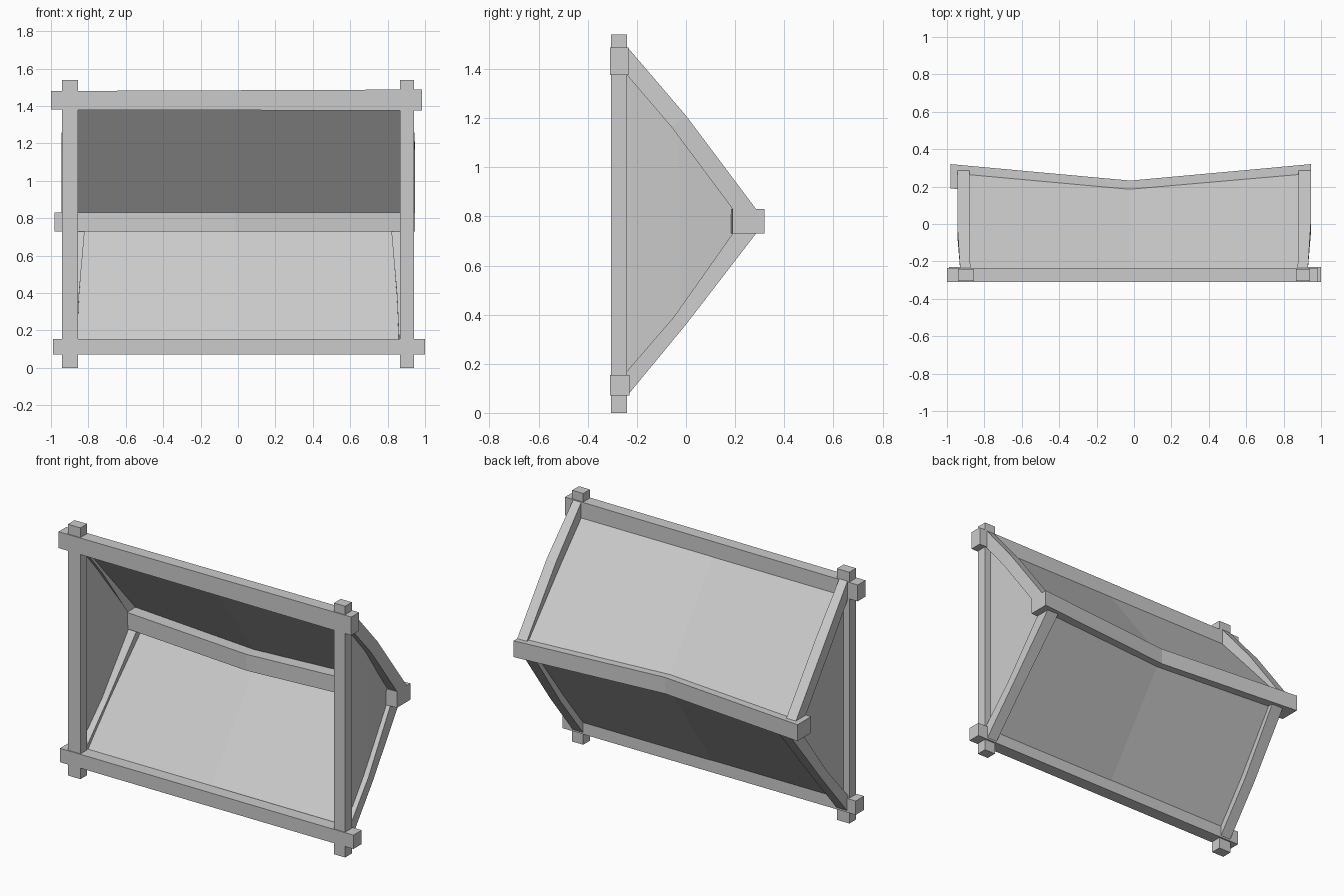
import bpy
import bmesh

cube = bpy.data.objects.get("Cube")
if cube:
    bpy.data.objects.remove(cube, do_unlink=True)

# One flat grey for everything
grey = bpy.data.materials.new("light grey")
grey.use_nodes = True
grey.diffuse_color = (0.6, 0.6, 0.6, 1)
grey.node_tree.nodes["Principled BSDF"].inputs["Base Color"].default_value = (0.6, 0.6, 0.6, 1)


def finish(name, bm, closed=True):
    if closed:
        bmesh.ops.recalc_face_normals(bm, faces=bm.faces)
    mesh = bpy.data.meshes.new(name)
    bm.to_mesh(mesh)
    bm.free()
    mesh.materials.append(grey)
    obj = bpy.data.objects.new(name, mesh)
    bpy.context.collection.objects.link(obj)
    return obj


def loft(name, sections):
    """Beam through a series of four-cornered sections."""
    bm = bmesh.new()
    rings = [[bm.verts.new(p) for p in section] for section in sections]
    for a, b in zip(rings, rings[1:]):
        for i in range(4):
            j = (i + 1) % 4
            bm.faces.new((a[i], a[j], b[j], b[i]))
    bm.faces.new(rings[0])
    bm.faces.new(rings[-1])
    return finish(name, bm)


def rail(name, stations):
    """Beam along x; each station is x, y range, z range."""
    loft(name, [[(x, y0, z0), (x, y1, z0), (x, y1, z1), (x, y0, z1)]
                for x, y0, y1, z0, z1 in stations])


def sheet(name, rows):
    """Thin panel from rows of points."""
    bm = bmesh.new()
    grid = [[bm.verts.new(p) for p in row] for row in rows]
    for a, b in zip(grid, grid[1:]):
        for i in range(len(a) - 1):
            bm.faces.new((a[i], a[i + 1], b[i + 1], b[i]))
    return finish(name, bm)


# Front frame: two posts and two rails whose ends overlap
for side, x0, x1 in (("right", -0.94, -0.855), ("left", 0.865, 0.94)):
    loft(side + "_post", [[(x0, -0.305, z), (x1, -0.305, z), (x1, -0.24, z), (x0, -0.24, z)]
                          for z in (0, 1.54)])
rail("top_rail", [(-1, -0.31, -0.235, 1.38, 1.48), (0.985, -0.31, -0.235, 1.375, 1.488)])
rail("bottom_rail", [(x, -0.31, -0.23, 0.07, 0.155) for x in (-0.99, 1)])

# Rear rail, bent inwards at the middle
rail("rear_rail", [(-0.98, 0.19, 0.32, 0.73, 0.83),
                   (-0.02, 0.11, 0.232, 0.73, 0.83),
                   (0.945, 0.19, 0.32, 0.73, 0.83)])

# Slightly bowed struts: outer y, outer z, inner y, inner z
upper = [(-0.235, 1.485, -0.24, 1.375), (0, 1.21, -0.06, 1.165), (0.285, 0.83, 0.19, 0.83)]
lower = [(-0.235, 0.075, -0.24, 0.17), (0, 0.36, -0.05, 0.39), (0.285, 0.73, 0.19, 0.73)]
upper_x = [(0.875, 0.93), (0.88, 0.945), (0.88, 0.945)]
lower_x = [(0.86, 0.93), (0.85, 0.92), (0.82, 0.90)]
for side, s in (("right", -1), ("left", 1)):
    for level, path, widths in (("upper", upper, upper_x), ("lower", lower, lower_x)):
        loft(f"{side}_{level}_strut",
             [[(s * a, oy, oz), (s * b, oy, oz), (s * b, iy, iz), (s * a, iy, iz)]
              for (oy, oz, iy, iz), (a, b) in zip(path, widths)])

    # Side panel, filling the triangle between post and struts
    bm = bmesh.new()
    outline = [(0.9, -0.27, 1.42), (0.9, -0.22, 1.42), (0.9, -0.03, 1.185), (0.89, 0.23, 0.83),
               (0.87, 0.23, 0.73), (0.885, -0.02, 0.38), (0.9, -0.22, 0.13), (0.9, -0.27, 0.13)]
    verts = [bm.verts.new((s * x, y, z)) for x, y, z in outline]
    for i in range(3):
        bm.faces.new((verts[i], verts[i + 1], verts[6 - i], verts[7 - i]))
    finish(side + "_side_panel", bm)

# Sloping panels, creased down the middle
sheet("upper_panel", [[(x, -0.24, 1.395) for x in (-0.9, -0.02, 0.9)],
                      [(-0.9, 0.27, 0.825), (-0.02, 0.19, 0.825), (0.9, 0.27, 0.825)]])
sheet("lower_panel", [[(x, -0.24, 0.13) for x in (-0.9, -0.02, 0.9)],
                      [(-0.87, 0.26, 0.735), (-0.02, 0.19, 0.735), (0.87, 0.26, 0.735)]])
